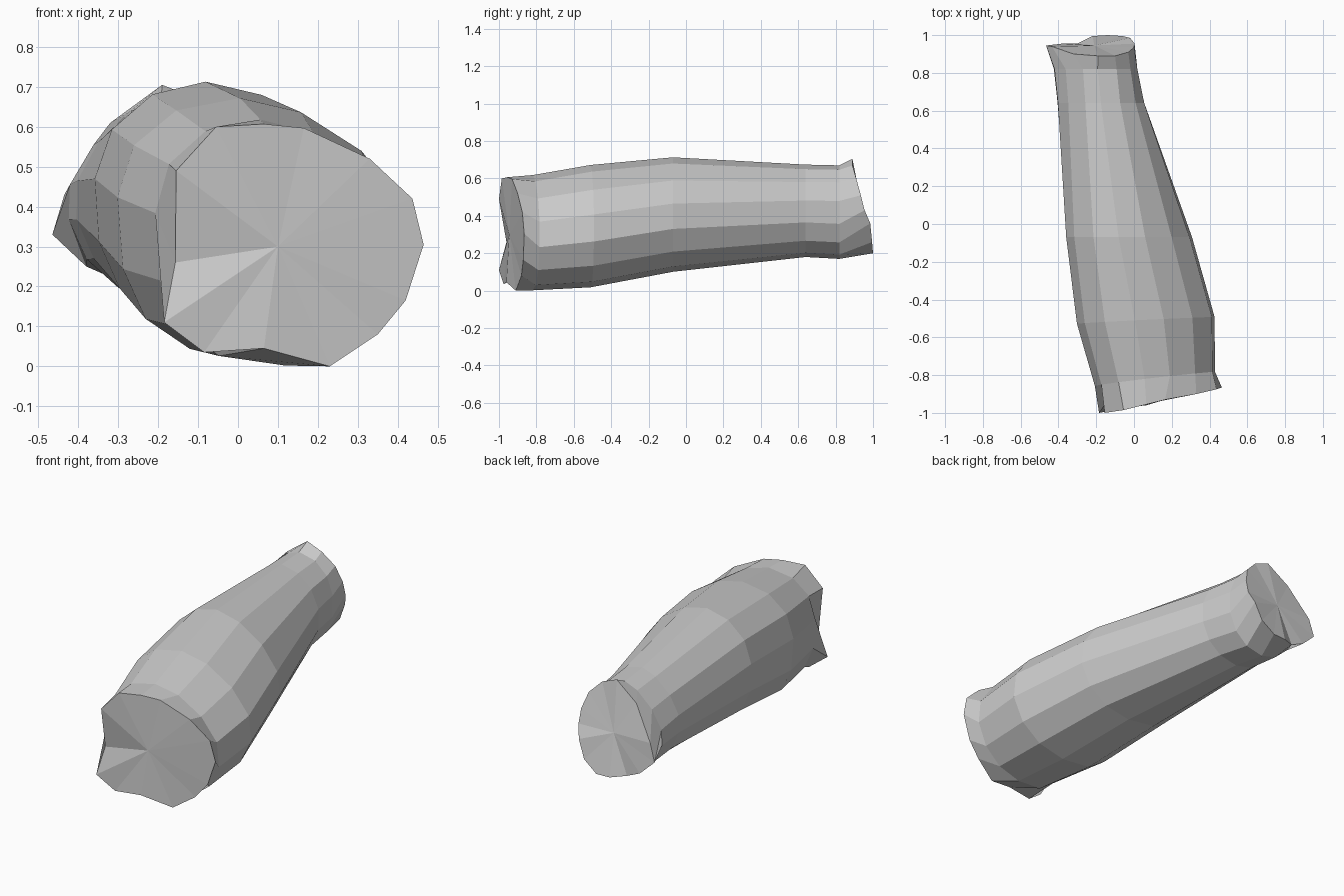
import bpy, bmesh
from math import pi, sin, cos, copysign

if "Cube" in bpy.data.objects:
    bpy.data.objects.remove(bpy.data.objects["Cube"])

SIDES = 14

# Wide front rim, clockwise from the top seen from the front (x, y, z)
FRONT = [(.065, -.955, .607), (.165, -.93, .597), (.33, -.90, .52), (.437, -.875, .42),
         (.465, -.865, .305), (.42, -.87, .165), (.35, -.88, .08), (.23, -.91, 0),
         (.065, -.96, .045), (-.085, -.975, .035), (-.185, -1, .11), (-.157, -.96, .26),
         (-.155, -1, .49), (-.055, -.985, .60)]

# Uneven back rim, same order
BACK = [(-.19, .89, .705), (-.10, .89, .67), (-.03, .91, .60), (0, .935, .51),
        (.003, .955, .43), (-.02, .985, .36), (-.06, .995, .26), (-.14, 1, .20),
        (-.22, .995, .20), (-.30, .955, .215), (-.38, .955, .25), (-.465, .945, .33),
        (-.435, .94, .43), (-.32, .90, .61)]

# Body stations: y, centre x, centre z, half width, half height,
# slant of y with x, lean of the top, roundness of upper left, lower left, upper right
STATIONS = [(-.82, .118, .310, .318, .308, .12, .20, .95, .78, 1.1),
            (-.51, .07, .345, .365, .327, .05, .20, .95, .78, 1.1),
            (-.07, -.02, .407, .335, .306, 0, .20, 1.05, .78, 1.1),
            (.64, -.175, .427, .235, .247, 0, 0, 1.25, .95, 1.0),
            (.82, -.205, .420, .225, .250, 0, -.05, 1.3, 1.05, .95)]


def oval(y, cx, cz, rx, rz, slant, lean, up_left, low_left, up_right):
    """Oval section whose quadrants differ in roundness."""
    pts = []
    for k in range(SIDES):
        a = 2 * pi * k / SIDES
        s, c = sin(a), cos(a)
        if c > 0:
            e = up_right if s > 0 else up_left
        else:
            e = .92 if s > 0 else low_left
        dx = rx * copysign(abs(s) ** e, s)
        dz = rz * copysign(abs(c) ** e, c)
        pts.append((cx + dx - lean * max(dz, 0), y + slant * dx, cz + dz))
    return pts


# Faceted sleeve lofted through all sections
bm = bmesh.new()
sections = [FRONT] + [oval(*s) for s in STATIONS] + [BACK]
rings = [[bm.verts.new(p) for p in s] for s in sections]
for r, s in zip(rings, rings[1:]):
    for k in range(SIDES):
        n = (k + 1) % SIDES
        bm.faces.new((r[k], r[n], s[n], s[k]))

# Fan caps at both ends
for ring, centre in ((rings[0], (.1, -.945, .30)), (rings[-1], (-.21, .945, .43))):
    c = bm.verts.new(centre)
    for k in range(SIDES):
        bm.faces.new((c, ring[k], ring[(k + 1) % SIDES]))
bmesh.ops.recalc_face_normals(bm, faces=bm.faces)

mesh = bpy.data.meshes.new("sleeve")
bm.to_mesh(mesh)
bm.free()
bpy.context.collection.objects.link(bpy.data.objects.new("sleeve", mesh))
